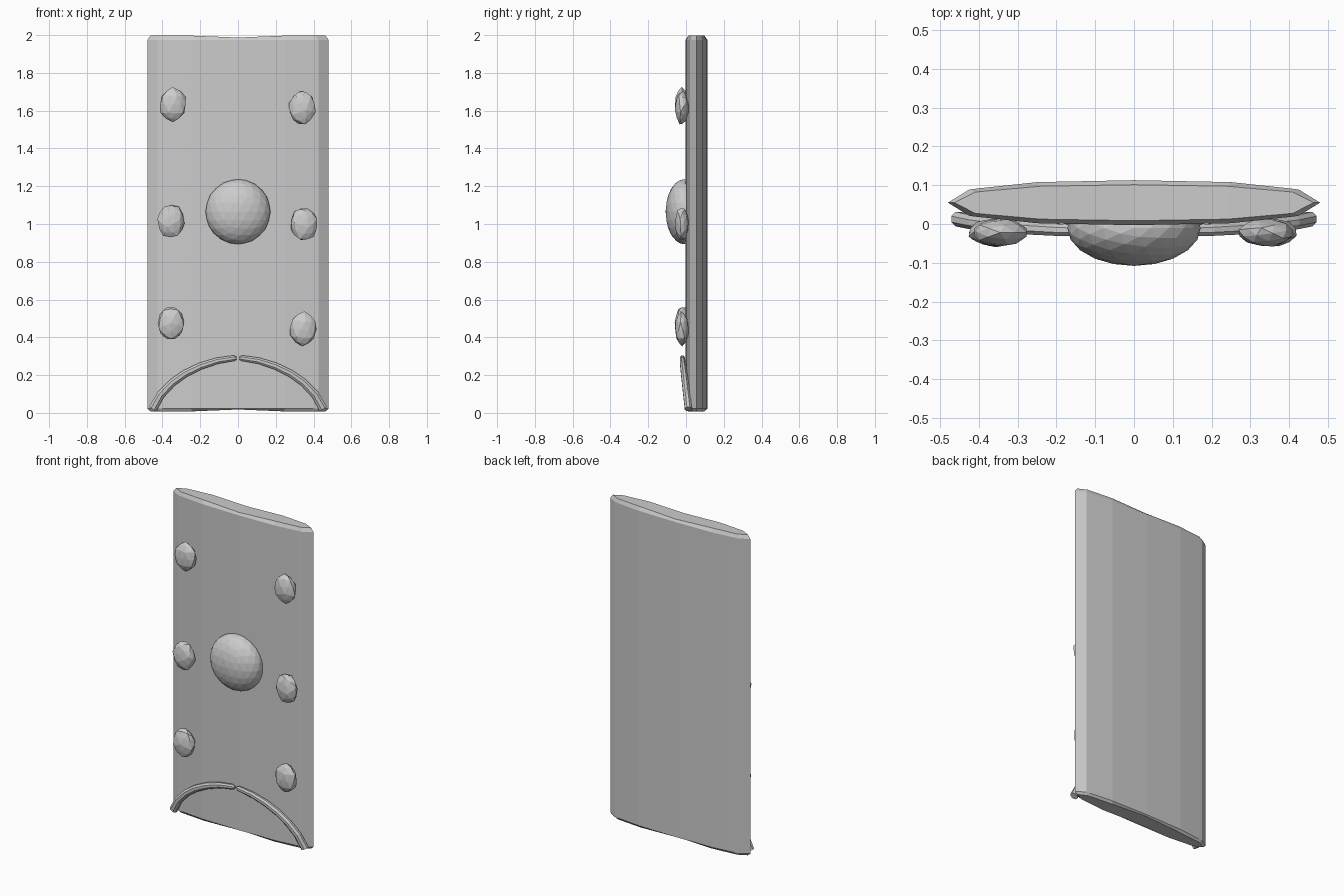
import bpy, bmesh, math
from mathutils import Matrix, Vector

if "Cube" in bpy.data.objects:
    bpy.data.objects.remove(bpy.data.objects["Cube"])


def add_object(name, bm):
    bmesh.ops.recalc_face_normals(bm, faces=bm.faces)
    mesh = bpy.data.meshes.new(name)
    bm.to_mesh(mesh)
    bm.free()
    ob = bpy.data.objects.new(name, mesh)
    bpy.context.collection.objects.link(ob)
    return ob


def loft(name, rings):
    bm = bmesh.new()
    loops = [[bm.verts.new(p) for p in ring] for ring in rings]
    n = len(loops[0])
    for a, b in zip(loops, loops[1:]):
        for i in range(n):
            j = (i + 1) % n
            bm.faces.new((a[i], a[j], b[j], b[i]))
    for cap in (loops[0], loops[-1]):
        bmesh.ops.triangulate(bm, faces=[bm.faces.new(cap)])
    return add_object(name, bm)


# Slab: lens-shaped section, slightly notched at the middle of both ends
half = [(0, 0.058), (0.25, 0.053), (0.40, 0.037), (0.425, 0.034), (0.48, 0)]
section = [(x, -y) for x, y in half] + [(x, y) for x, y in half[-2::-1]]
section += [(-x, y) for x, y in half[1:]] + [(-x, -y) for x, y in half[-2:0:-1]]


def slab_ring(z, sx, sy, notch):
    return [(x * sx, 0.055 + y * sy, z + (notch if x == 0 else 0)) for x, y in section]


loft("shield_slab", [
    slab_ring(0.008, 0.965, 0.8, 0.01), slab_ring(0.022, 1, 1, 0),
    slab_ring(1.975, 1, 1, 0), slab_ring(1.997, 0.965, 0.8, -0.01)])

# Central dome
bm = bmesh.new()
bmesh.ops.create_icosphere(bm, subdivisions=3, radius=1,
                           matrix=Matrix.Translation((0, -0.01, 1.065)) @
                           Matrix.Diagonal((0.172, 0.098, 0.172, 1)))
bmesh.ops.bisect_plane(bm, geom=bm.verts[:] + bm.edges[:] + bm.faces[:],
                       plane_co=(0, 0.02, 0), plane_no=(0, 1, 0), clear_outer=True)
bmesh.ops.holes_fill(bm, edges=[e for e in bm.edges if e.is_boundary])
add_object("central_boss", bm)

# Rough faceted studs in two columns
studs = [(-0.345, 1.632), (0.34, 1.615), (-0.355, 1.015),
         (0.35, 1.0), (-0.355, 0.475), (0.345, 0.445)]
for i, (x, z) in enumerate(studs):
    bm = bmesh.new()
    bmesh.ops.create_icosphere(bm, subdivisions=1, radius=1)
    bmesh.ops.subdivide_edges(bm, edges=bm.edges, cuts=1, use_grid_fill=True)
    turn = Matrix.Rotation(0.7 * i, 4, 'Y') @ Matrix.Rotation(0.4 * i, 4, 'X')
    for v in bm.verts:
        p = turn @ v.co.normalized().lerp(v.co, 0.4)
        v.co = Vector((x + p.x * 0.075, -0.022 + p.y * 0.038, z + p.z * 0.093))
    add_object(f"stud_{i + 1}", bm)

# Two curved rims meeting above the lower opening
path = [(0.452, 0.02), (0.41, 0.095), (0.35, 0.158), (0.28, 0.208),
        (0.20, 0.247), (0.11, 0.276), (0.02, 0.29), (0.008, 0.29)]
widths = [0.024, 0.023, 0.022, 0.021, 0.02, 0.018, 0.016, 0.009]
for side, label in ((-1, "left"), (1, "right")):
    rings = []
    for i, (x, z) in enumerate(path):
        a, b = path[max(i - 1, 0)], path[min(i + 1, len(path) - 1)]
        t = Vector((b[0] - a[0], 0, b[1] - a[1])).normalized()
        n = Vector((-t.z, 0, t.x))
        w, y = widths[i], 0.015 - 0.035 * z / 0.29
        ring = []
        for k in range(8):
            ang = math.tau * (k + 0.5) / 8
            p = Vector((x, y, z)) + n * (w * math.cos(ang))
            p.y += 0.85 * w * math.sin(ang)
            ring.append((side * p.x, p.y, p.z))
        rings.append(ring)
    loft(f"arch_rim_{label}", rings)
